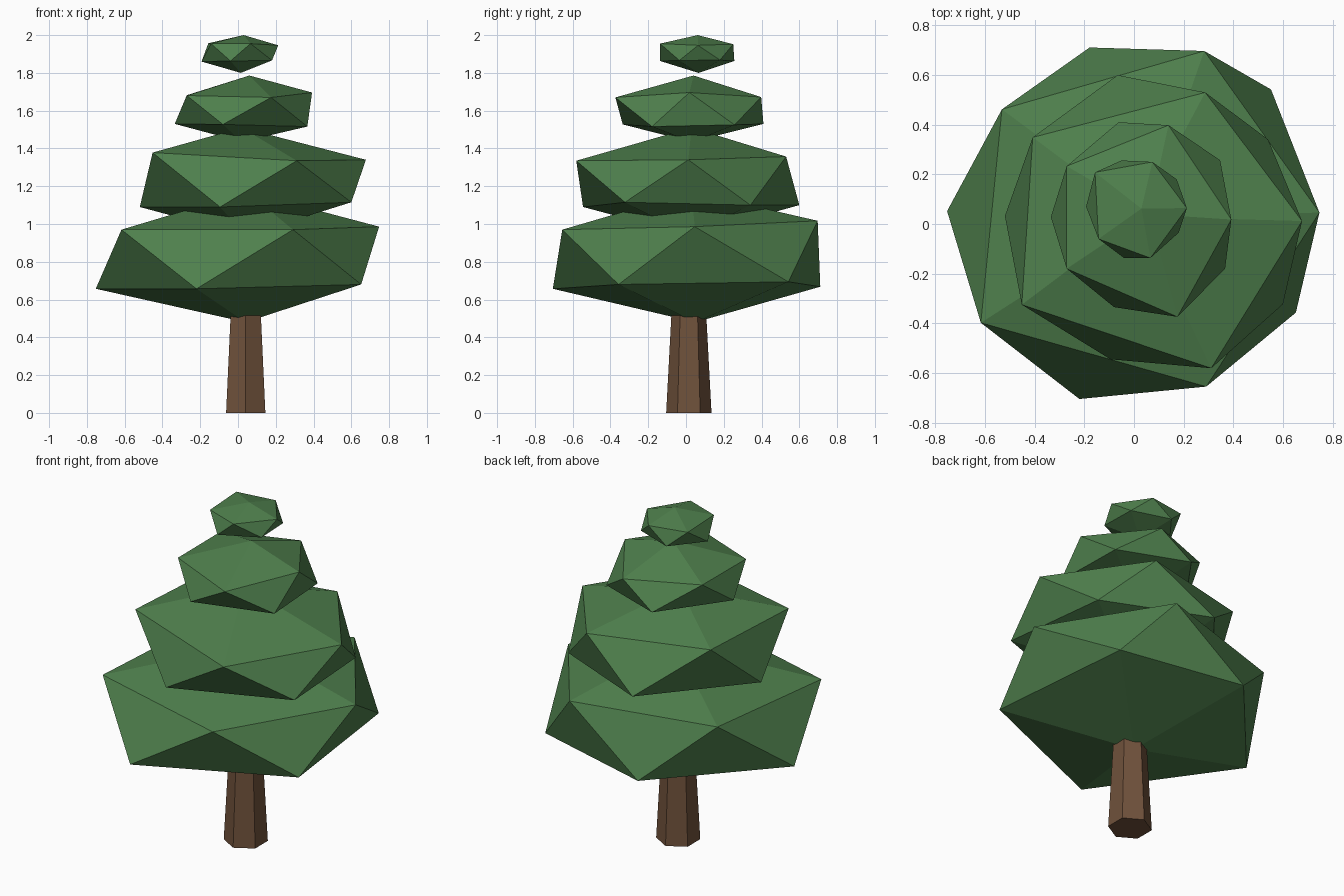
import bpy, bmesh, math


def material(name, rgb):
    m = bpy.data.materials.new(name)
    m.diffuse_color = (*rgb, 1)
    return m


GREEN = material("leaf green", (0.078, 0.216, 0.074))
BROWN = material("bark brown", (0.160, 0.083, 0.044))


def finish(bm, name, mat):
    bmesh.ops.recalc_face_normals(bm, faces=bm.faces)
    mesh = bpy.data.meshes.new(name)
    bm.to_mesh(mesh)
    bm.free()
    mesh.materials.append(mat)
    ob = bpy.data.objects.new(name, mesh)
    bpy.context.collection.objects.link(ob)
    return ob


def foliage(name, bottom, low, high, top):
    """Irregular squashed 20-sided clump: two staggered rings of five and two tips."""
    bm = bmesh.new()
    b, t = bm.verts.new(bottom), bm.verts.new(top)
    lo = [bm.verts.new(p) for p in low]
    hi = [bm.verts.new(p) for p in high]
    for i in range(5):
        j = (i + 1) % 5
        bm.faces.new((b, lo[j], lo[i]))
        bm.faces.new((lo[i], lo[j], hi[j]))
        bm.faces.new((lo[i], hi[j], hi[i]))
        bm.faces.new((hi[i], hi[j], t))
    return finish(bm, name, GREEN)


# Trunk: tapered hexagonal prism
bm = bmesh.new()
bmesh.ops.create_cone(bm, cap_ends=True, segments=6, radius1=0.12, radius2=0.088, depth=0.6)
for v in bm.verts:
    v.co.z += 0.3
    v.co.x += 0.041
    v.co.y += 0.015
finish(bm, "trunk", BROWN)

# Foliage tiers, bottom to top
foliage("bottom_foliage", (0.04, 0.05, 0.48),
        [(-0.22, -0.705, 0.657), (0.652, -0.357, 0.68), (0.552, 0.542, 0.694),
         (-0.179, 0.711, 0.668), (-0.753, 0.052, 0.657)],
        [(-0.617, -0.398, 0.97), (0.291, -0.655, 0.97), (0.747, 0.046, 0.986),
         (0.283, 0.697, 1.017), (-0.532, 0.462, 0.99)],
        (0.05, 0.03, 1.17))

foliage("lower_middle_foliage", (0.04, 0.02, 0.94),
        [(-0.095, -0.545, 1.09), (0.60, -0.323, 1.115), (0.54, 0.341, 1.10),
         (-0.066, 0.60, 1.10), (-0.52, 0.032, 1.09)],
        [(-0.452, -0.325, 1.378), (0.311, -0.581, 1.335), (0.677, 0.012, 1.34),
         (0.287, 0.53, 1.357), (-0.408, 0.349, 1.375)],
        (0.02, 0.03, 1.51))

foliage("upper_middle_foliage", (0.02, 0.03, 1.435),
        [(-0.08, -0.335, 1.527), (0.367, -0.18, 1.516), (0.347, 0.257, 1.525),
         (-0.062, 0.41, 1.53), (-0.335, 0.028, 1.53)],
        [(-0.271, -0.18, 1.68), (0.175, -0.374, 1.67), (0.392, 0.018, 1.696),
         (0.139, 0.398, 1.672), (-0.271, 0.233, 1.682)],
        (0.06, 0.04, 1.786))

foliage("top_foliage", (0.015, 0.066, 1.80),
        [(-0.04, -0.137, 1.863), (0.18, -0.035, 1.866), (0.172, 0.18, 1.868),
         (-0.05, 0.256, 1.863), (-0.193, 0.07, 1.86)],
        [(-0.143, -0.06, 1.955), (0.066, -0.137, 1.955), (0.213, 0.064, 1.946),
         (0.074, 0.25, 1.952), (-0.157, 0.208, 1.957)],
        (0.03, 0.062, 2.0))
